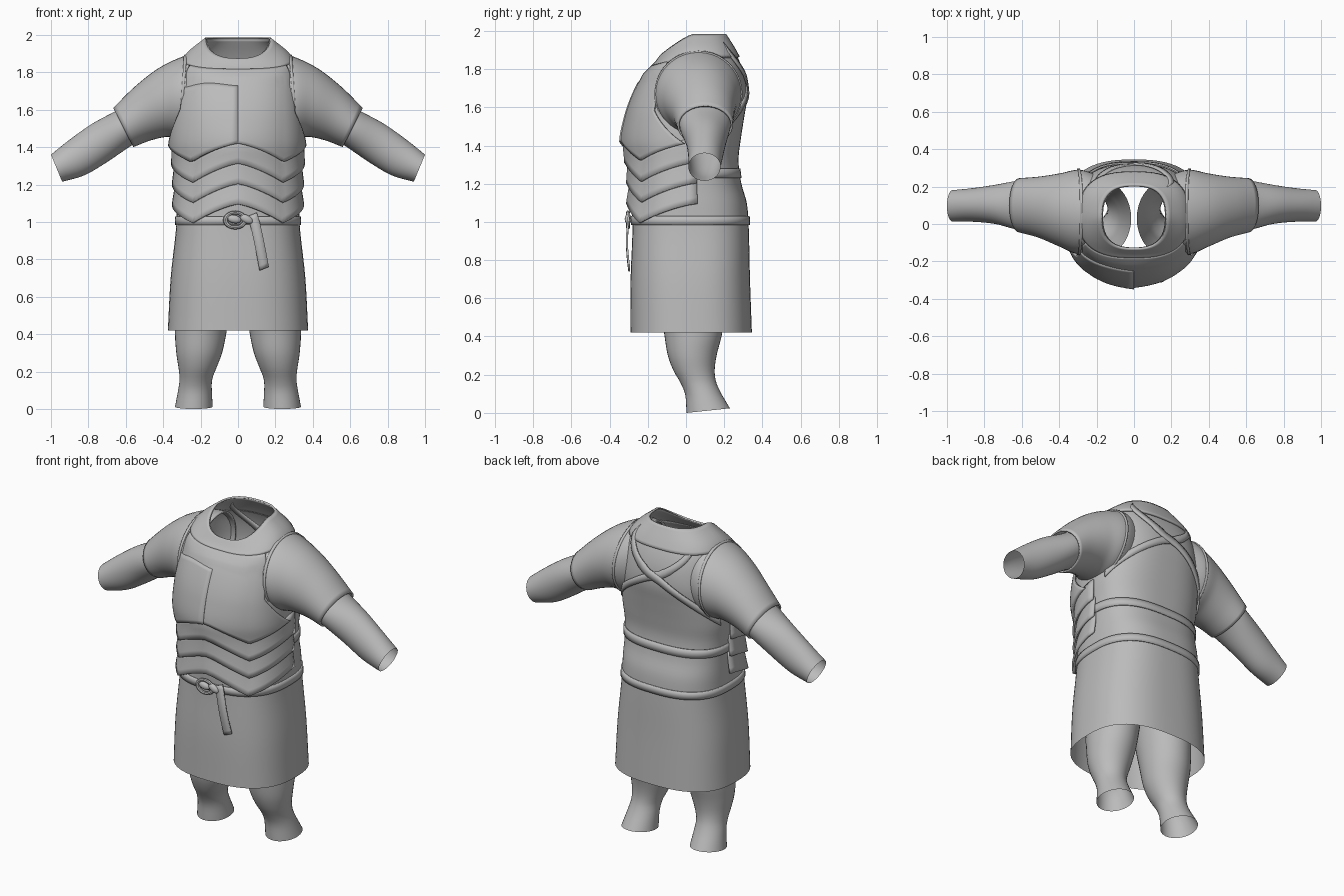
import bpy
import bmesh
from math import sin, cos, pi, radians

if "Cube" in bpy.data.objects:
    bpy.data.objects.remove(bpy.data.objects["Cube"], do_unlink=True)

GREY = (0.5, 0.5, 0.5, 1)
grey = bpy.data.materials.new("plain grey")
grey.use_nodes = True
grey.diffuse_color = GREY
grey.node_tree.nodes["Principled BSDF"].inputs["Base Color"].default_value = GREY
parts = []


def interp(rows, t):
    """Smooth interpolation of table rows, keyed by their first column."""
    t = min(max(t, rows[0][0]), rows[-1][0])
    i = 0
    while i < len(rows) - 2 and t > rows[i + 1][0]:
        i += 1
    a, b = rows[i], rows[i + 1]
    p, q = rows[max(i - 1, 0)], rows[min(i + 2, len(rows) - 1)]
    h = b[0] - a[0]
    s = (t - a[0]) / h
    out = []
    for k in range(1, len(a)):
        m0 = (b[k] - p[k]) / (b[0] - p[0]) * h
        m1 = (q[k] - a[k]) / (q[0] - a[0]) * h
        d = b[k] - a[k]
        out.append(a[k] + s * (m0 + s * (3 * d - 2 * m0 - m1 + s * (m0 + m1 - 2 * d))))
    return out


def surface(name, f, nu, nv, thick=0.0):
    """Grid of quads from f(u, v), both 0..1, with optional thickness inward."""
    bm = bmesh.new()
    grid = [[bm.verts.new(f(i / nu, j / nv)) for i in range(nu + 1)] for j in range(nv + 1)]
    for j in range(nv):
        for i in range(nu):
            bm.faces.new((grid[j][i], grid[j][i + 1], grid[j + 1][i + 1], grid[j + 1][i]))
    bmesh.ops.remove_doubles(bm, verts=bm.verts, dist=0.0002)
    mesh = bpy.data.meshes.new(name)
    bm.to_mesh(mesh)
    bm.free()
    ob = bpy.data.objects.new(name, mesh)
    bpy.context.collection.objects.link(ob)
    if thick:
        mod = ob.modifiers.new("thickness", "SOLIDIFY")
        mod.thickness = thick
        mod.offset = -1
    return finish(ob)


def finish(ob):
    ob.data.materials.append(grey)
    parts.append(ob)
    return ob


# Trunk section by height: half width, front y, back y, centre ridge, front drop
TRUNK = [
    (0.42, 0.375, -0.29, 0.345, 0, 0), (0.7, 0.36, -0.29, 0.335, 0, 0),
    (0.98, 0.33, -0.28, 0.328, 0, 0), (1.1, 0.328, -0.268, 0.318, 0.02, 0),
    (1.2, 0.328, -0.268, 0.29, 0.02, 0), (1.32, 0.333, -0.275, 0.275, 0.025, 0),
    (1.42, 0.345, -0.29, 0.285, 0.03, 0), (1.55, 0.34, -0.28, 0.305, 0.02, 0),
    (1.65, 0.33, -0.255, 0.32, 0.015, 0), (1.75, 0.315, -0.215, 0.31, 0.01, 0),
    (1.83, 0.3, -0.185, 0.285, 0, 0.03), (1.9, 0.262, -0.155, 0.25, 0, 0.07),
    (1.98, 0.165, -0.125, 0.2, 0, 0.11),
]


def trunk(a, z, off=0.0):
    """Point on the trunk; a = 0 is the front, a = pi / 2 the left side."""
    w, yf, yb, ridge, drop = interp(TRUNK, z)
    s, c = sin(a), cos(a)
    power = 0.77
    x = (w + off) * abs(s) ** power * (1 if s > 0 else -1)
    mid = 0.04
    if c > 0:
        y = mid - (mid - yf + off) * c ** power
        y -= ridge * max(0, 1 - abs(x) / 0.24)
    else:
        y = mid + (yb - mid + off) * (-c) ** power
    return x, y, z - drop * max(0, c) + (off * 0.5 if z > 1.75 else 0)


def band(name, a0, a1, z0, z1, off, nu=64, nv=4, thick=0.0):
    surface(name, lambda u, v: trunk(a0 + (a1 - a0) * u, z0 + (z1 - z0) * v, off), nu, nv, thick)


# Cloth trunk, skirt, collar, belt and back bands
band("tunic_body", -pi, pi, 1.0, 1.98, 0, 72, 40)
band("skirt", -pi, pi, 0.42, 1.0, 0, 72, 12)
band("collar", -pi, pi, 1.86, 1.98, 0.01, 72, 8, 0.012)
band("waist_belt", -pi, pi, 0.985, 1.03, 0.008, 72, 2, 0.012)
band("back_band", 1.5, 2 * pi - 1.5, 1.23, 1.28, 0.007, 48, 2, 0.008)


# Zigzag lower edge shared by the chest plate and the lames
REACH, DIP = 1.6, 2 / 3


def zigzag(a):
    a = abs(a)
    return -0.1 * a / DIP if a < DIP else -0.1 * (REACH - a) / (REACH - DIP)


def chest(u, v, off, top):
    """Chest plate narrowing from the ribs to the arm holes."""
    level = 1.42 + (top - 1.42) * v
    reach = 1.5 - 0.52 * min(1, max(0, (level - 1.42) / 0.2))
    a = (2 * u - 1) * reach
    return trunk(a, level + zigzag(a) * (1 - v), off + 0.012 * (1 - v))


surface("breastplate", lambda u, v: chest(u, v, 0.01, 1.86), 48, 24, 0.014)


def chest_flap(u, v):
    return chest(u * 0.5, v, 0.018, 1.73 + 0.012 * sin(u * 5 - 1.5))


surface("right_chest_layer", chest_flap, 24, 16, 0.012)


def lame(k):
    low = 1.42 - 0.108 * k

    def f(u, v):
        a = (2 * u - 1) * REACH
        return trunk(a, low + zigzag(a) + 0.13 * v, 0.026 - 0.02 * v)
    surface(f"belly_lame_{k}", f, 48, 4, 0.012)


for k in (1, 2, 3):
    lame(k)


# Crossed straps on the back
def back_strap(name, side, off):
    def f(u, v):
        a = pi + side * (-0.75 + 2.0 * u)
        z = 1.91 - 0.46 * u ** 0.85 + (v - 0.5) * 0.05 * side * side
        return trunk(a, z, off)
    ob = surface(name, f, 40, 2)
    if side < 0:
        ob.data.flip_normals()
    mod = ob.modifiers.new("thickness", "SOLIDIFY")
    mod.thickness = 0.01
    mod.offset = -1


back_strap("back_strap_left", 1, 0.012)
back_strap("back_strap_right", -1, 0.007)

# Arm rings: key, top x, top z, bottom x, bottom z, centre y, half depth
SLEEVE = [
    (0, 0.18, 1.905, 0.22, 1.46, 0.075, 0.19), (1, 0.28, 1.89, 0.31, 1.45, 0.065, 0.225),
    (2, 0.42, 1.825, 0.38, 1.455, 0.075, 0.195), (3, 0.55, 1.725, 0.47, 1.435, 0.09, 0.163),
    (4, 0.667, 1.61, 0.56, 1.4, 0.1, 0.145),
]
FOREARM = [
    (0, 0.6, 1.63, 0.52, 1.435, 0.1, 0.132), (1, 0.66, 1.59, 0.575, 1.405, 0.1, 0.132),
    (2, 0.78, 1.525, 0.7, 1.32, 0.105, 0.105), (3, 0.9, 1.44, 0.82, 1.25, 0.102, 0.09),
    (4, 1.0, 1.36, 0.94, 1.215, 0.097, 0.084),
]


def arm_tube(name, rows, side, t0, t1, grow=0.0, thick=0.0, nv=16):
    def f(u, v):
        xt, zt, xb, zb, y, ry = interp(rows, t0 + (t1 - t0) * v)
        th = 2 * pi * u * side
        k = cos(th) * (0.5 + grow / (zt - zb))
        x = (xt + xb) / 2 + k * (xt - xb)
        return side * x, y - (ry + grow) * sin(th), (zt + zb) / 2 + k * (zt - zb)
    surface(name, f, 40, nv, thick)


# Leg rings by height: inner x, outer x, front y, back y
LEG = [
    (0.0, 0.135, 0.337, 0.003, 0.23), (0.1, 0.14, 0.32, -0.005, 0.185),
    (0.16, 0.138, 0.312, -0.03, 0.158), (0.22, 0.115, 0.318, -0.065, 0.15),
    (0.3, 0.085, 0.33, -0.095, 0.16), (0.42, 0.06, 0.337, -0.115, 0.19),
    (0.75, 0.015, 0.325, -0.17, 0.23),
]


def leg(name, side):
    def f(u, v):
        z = 0.75 * v
        xi, xo, yf, yb = interp(LEG, z)
        th = 2 * pi * u
        y = (yf + yb) / 2 - (yb - yf) / 2 * cos(th)
        lift = 0.012 * (1 - cos(th)) * max(0, 1 - z / 0.1)
        return side * (xi + xo) / 2 + (xo - xi) / 2 * sin(th), y, z + lift
    surface(name, f, 36, 30)


for label, side in (("left", 1), ("right", -1)):
    arm_tube(label + "_sleeve", SLEEVE, side, 0, 4, 0, 0.01, 24)
    arm_tube(label + "_arm_hole_trim", SLEEVE, side, 0.95, 1.08, 0.006, 0.012, 2)
    arm_tube(label + "_forearm", FOREARM, side, 0, 4)
    leg(label + "_leg", side)


# Hanging belt end, buckle and knot
def belt_end(u, v):
    drop = 1 - v
    x = 0.075 + 0.065 * drop ** 0.8 + (u - 0.5) * 0.05
    return x, -0.302 - 0.012 * sin(pi * v), 0.75 + 0.29 * v + (u - 0.5) * 0.02


surface("hanging_belt_end", belt_end, 2, 12, 0.01)

bpy.ops.mesh.primitive_torus_add(location=(-0.015, -0.304, 1.01), rotation=(pi / 2, 0, 0),
                                 major_radius=0.04, minor_radius=0.01,
                                 major_segments=24, minor_segments=8)
buckle = bpy.context.object
buckle.name = "belt_buckle"
buckle.scale.x = 1.3
finish(buckle)
for name, x, tilt in (("belt_knot", 0.045, 0.5), ("buckle_tongue", -0.02, 0.2)):
    bpy.ops.mesh.primitive_uv_sphere_add(segments=16, ring_count=8, radius=1,
                                         location=(x, -0.303, 1.015), rotation=(0, tilt, 0))
    ob = bpy.context.object
    ob.name = name
    ob.scale = (0.038, 0.018, 0.022)
    finish(ob)

# Smooth shading with sharp plate edges
bpy.ops.object.select_all(action="DESELECT")
for ob in parts:
    ob.select_set(True)
bpy.context.view_layer.objects.active = parts[0]
bpy.ops.object.shade_smooth_by_angle(angle=radians(35))
